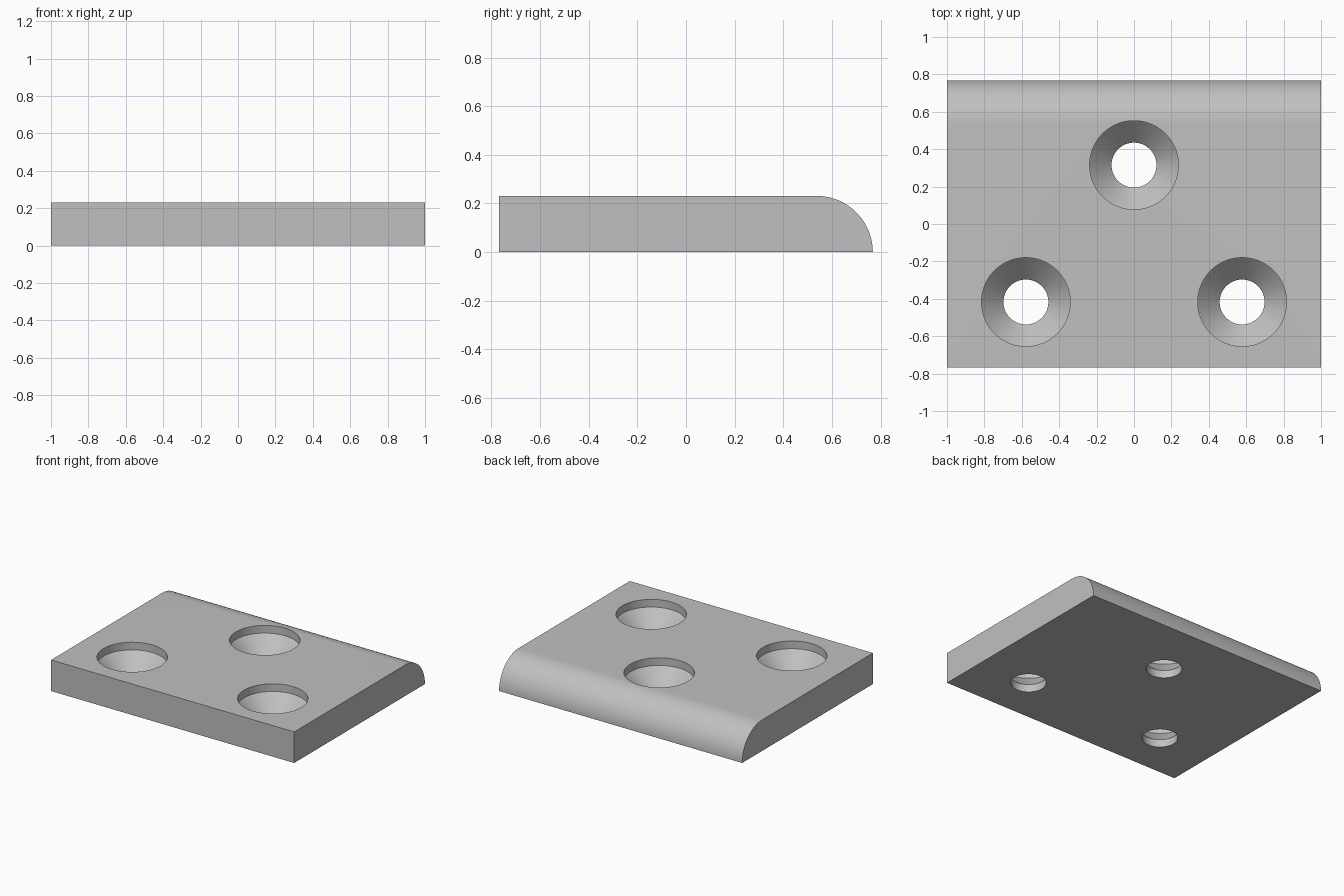
import bpy
import bmesh
from math import pi, sin, cos, radians
from mathutils import Vector

cube = bpy.data.objects.get("Cube")
if cube:
    bpy.data.objects.remove(cube, do_unlink=True)

WIDTH, DEPTH, HEIGHT = 2.0, 1.536, 0.231
HOLES = [(0, 0.315), (-0.578, -0.417), (0.578, -0.417)]
HOLE_R, SINK_R = 0.12, 0.237
LIP = 0.057          # straight part above and below the cone
ROUND_STEPS, HOLE_SEGMENTS = 24, 96


def new_object(name, bm):
    bmesh.ops.recalc_face_normals(bm, faces=bm.faces)
    mesh = bpy.data.meshes.new(name)
    bm.to_mesh(mesh)
    bm.free()
    obj = bpy.data.objects.new(name, mesh)
    bpy.context.collection.objects.link(obj)
    return obj


# Plate: side profile with a quarter-round back edge, extruded across the width
half = DEPTH / 2
profile = [(-half, 0)]
for i in range(ROUND_STEPS + 1):
    a = pi / 2 * i / ROUND_STEPS
    profile.append((half - HEIGHT + HEIGHT * cos(a), HEIGHT * sin(a)))
profile.append((-half, HEIGHT))

bm = bmesh.new()
side = bm.faces.new([bm.verts.new((-WIDTH / 2, y, z)) for y, z in profile])
result = bmesh.ops.extrude_face_region(bm, geom=[side], use_keep_orig=True)
moved = [v for v in result["geom"] if isinstance(v, bmesh.types.BMVert)]
bmesh.ops.translate(bm, verts=moved, vec=Vector((WIDTH, 0, 0)))
plate = new_object("mounting_plate", bm)

# Screw hole cutters: stacked rings for shaft, cone and straight rim
rings = [(HOLE_R, -0.1), (HOLE_R, LIP), (SINK_R, HEIGHT - LIP), (SINK_R, HEIGHT + 0.1)]
bm = bmesh.new()
for cx, cy in HOLES:
    loops = []
    for r, z in rings:
        angles = [2 * pi * i / HOLE_SEGMENTS for i in range(HOLE_SEGMENTS)]
        loops.append([bm.verts.new((cx + r * cos(a), cy + r * sin(a), z)) for a in angles])
    for low, high in zip(loops, loops[1:]):
        for i in range(HOLE_SEGMENTS):
            j = (i + 1) % HOLE_SEGMENTS
            bm.faces.new((low[i], low[j], high[j], high[i]))
    bm.faces.new(loops[0][::-1])
    bm.faces.new(loops[-1])
cutter = new_object("screw_hole_cutter", bm)
cutter.hide_render = True

# Cut the holes and drop the cutter
cut = plate.modifiers.new("screw_holes", "BOOLEAN")
cut.operation = "DIFFERENCE"
cut.solver = "EXACT"
cut.object = cutter
bpy.ops.object.select_all(action="DESELECT")
plate.select_set(True)
bpy.context.view_layer.objects.active = plate
bpy.ops.object.modifier_apply(modifier=cut.name)
bpy.data.objects.remove(cutter, do_unlink=True)

# Grey finish
grey = bpy.data.materials.new("plain_grey")
grey.use_nodes = True
color = (0.53, 0.53, 0.53, 1)
grey.diffuse_color = color
grey.node_tree.nodes["Principled BSDF"].inputs["Base Color"].default_value = color
plate.data.materials.clear()
plate.data.materials.append(grey)

bpy.ops.object.shade_smooth_by_angle(angle=radians(30))
